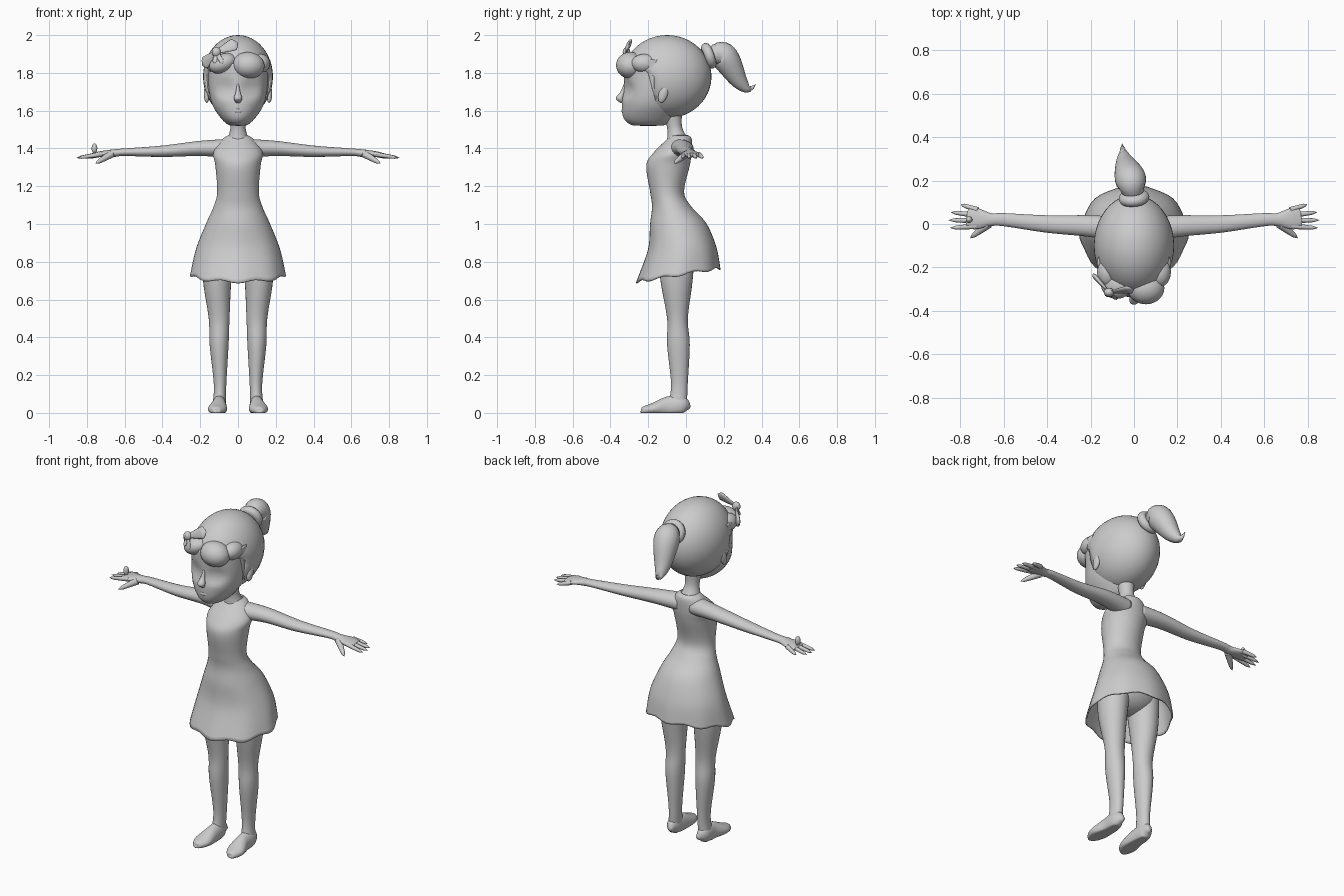
import bpy, bmesh
from math import sin, cos, pi, sqrt
from mathutils import Vector, Matrix

cube = bpy.data.objects.get("Cube")
if cube:
    bpy.data.objects.remove(cube, do_unlink=True)

GREY = (0.6, 0.6, 0.6, 1)
clay = bpy.data.materials.new("plain_grey")
clay.use_nodes = True
clay.diffuse_color = GREY
clay.node_tree.nodes["Principled BSDF"].inputs["Base Color"].default_value = GREY

ORIGIN = Vector()
FORWARD = Vector((0, 1, 0))
UPWARD = Vector((0, 0, 1))


def finish(name, bm, mirror=False):
    """Turn a bmesh into a smooth grey object, mirrored across x when asked."""
    bmesh.ops.recalc_face_normals(bm, faces=bm.faces)
    mesh = bpy.data.meshes.new(name)
    bm.to_mesh(mesh)
    bm.free()
    mesh.materials.append(clay)
    for poly in mesh.polygons:
        poly.use_smooth = True
    obj = bpy.data.objects.new(name, mesh)
    bpy.context.collection.objects.link(obj)
    if mirror:
        obj.modifiers.new("Mirror", 'MIRROR')
    return obj


def spline(rows, steps=6):
    """Catmull-Rom interpolation of rows of numbers."""
    out = []
    for i, (start, end) in enumerate(zip(rows, rows[1:])):
        before = rows[max(i - 1, 0)]
        after = rows[min(i + 2, len(rows) - 1)]
        slope_in, slope_out = (end - before) / 2, (after - start) / 2
        for step in range(steps):
            t = step / steps
            ease = t * t * (3 - 2 * t)
            out.append(start.lerp(end, ease) + slope_in * t * (1 - t) ** 2
                       - slope_out * t * t * (1 - t))
    return out + [rows[-1]]


def bridge(bm, rings, closed=False):
    """Join neighbouring rings of vertices with quads."""
    following = rings[1:] + rings[:1] if closed else rings[1:]
    for low, high in zip(rings, following):
        for k in range(len(low)):
            bm.faces.new((low[k - 1], low[k], high[k], high[k - 1]))


def tube(name, rows, ref=UPWARD, flat=None, sides=28, caps=True, mirror=False, shape=None):
    """Loft of ellipses: x, y, z, radius across and, if different, radius along ref."""
    rows = spline([Vector(r if len(r) > 4 else (*r, r[-1])) for r in rows])
    centres = [Vector(r[:3]) for r in rows]
    bm = bmesh.new()
    rings = []
    for i, (row, centre) in enumerate(zip(rows, centres)):
        along = flat or centres[min(i + 1, len(rows) - 1)] - centres[max(i - 1, 0)]
        across = along.cross(ref).normalized()
        up = across.cross(along).normalized()
        wide, tall = (max(r, 0.001) for r in row[3:])
        ring = []
        for k in range(sides):
            angle = 2 * pi * k / sides
            point = centre + across * cos(angle) * wide + up * sin(angle) * tall
            ring.append(bm.verts.new(shape(point, angle) if shape else point))
        rings.append(ring)
    bridge(bm, rings)
    if caps:
        bm.faces.new(rings[0])
        bm.faces.new(rings[-1])
    return finish(name, bm, mirror)


def stack(name, rows, **options):
    """Horizontal rings, each given as height, front y, back y and half width."""
    rings = [(0, (front + back) / 2, z, half, (back - front) / 2) for z, front, back, half in rows]
    return tube(name, rings, ref=FORWARD, flat=UPWARD, sides=48, **options)


def taper(name, start, end, base, tip, thin=1.0, **options):
    """Straight limb narrowing or widening to a rounded end."""
    start, end = Vector(start), Vector(end)
    rows = []
    for step in range(7):
        t = step / 6
        radius = (base + (tip - base) * t) * sqrt(1 - t ** 6)
        rows.append((*start.lerp(end, t), radius, radius * thin))
    return tube(name, rows, sides=16, **options)


def blob(name, loc, size, tilt=0.0, axis='Y', mirror=False, shape=None):
    """Ellipsoid, optionally tilted and reshaped."""
    bm = bmesh.new()
    bmesh.ops.create_uvsphere(bm, u_segments=40, v_segments=24, radius=1)
    place = Matrix.Translation(loc) @ Matrix.Rotation(tilt, 4, axis) @ Matrix.Diagonal((*size, 1))
    bmesh.ops.transform(bm, matrix=place, verts=bm.verts)
    if shape:
        for vert in bm.verts:
            vert.co = shape(vert.co)
    return finish(name, bm, mirror)


def hoop(name, loc, axis, radius, thick, count=32):
    """Closed ring about an axis."""
    turn = Vector(axis).to_track_quat('Z', 'Y')
    bm = bmesh.new()
    rings = []
    for i in range(count):
        spin = Matrix.Rotation(2 * pi * i / count, 3, 'Z')
        section = [2 * pi * k / 12 for k in range(12)]
        rings.append([bm.verts.new(Vector(loc) + turn @ (spin @ Vector(
            (radius + thick * cos(a), 0, thick * sin(a))))) for a in section])
    bridge(bm, rings, closed=True)
    return finish(name, bm)


# Dress: bodice and flared skirt with a wavy hem that dips at the front
def hem(point, angle):
    drop = max(0, 1 - point.z) / 0.28
    ripple = cos(8 * angle) * drop
    flare = 1 + 0.02 * ripple
    lift = drop * (0.17 * (point.y + 0.04) * drop - 0.008 * ripple)
    return Vector((point.x * flare, point.y * flare, point.z + lift))


dress = stack("dress", [
    (.73, -.26, .18, .25), (.87, -.2, .16, .22), (1, -.19, .11, .17), (1.09, -.18, .03, .13),
    (1.17, -.19, -.01, .11), (1.31, -.21, .02, .12), (1.38, -.17, .03, .13),
    (1.45, -.1, .03, .08), (1.47, -.09, .01, .05)], caps=False, shape=hem)
cloth = dress.modifiers.new("Cloth", 'SOLIDIFY')
cloth.thickness = 0.008

# Neck
stack("neck", [(1.44, -.1, .02, .06), (1.51, -.1, -.02, .04), (1.6, -.13, -.02, .05)])

# Arms with palms, then fingers fanned by rule, and thumbs
tube("arm", [(.05, -.03, 1.4, .06, .05), (.2, -.01, 1.4, .05, .04), (.4, 0, 1.385, .04, .03),
             (.6, .02, 1.38, .03, .02), (.66, .02, 1.375, .03, .02), (.73, .025, 1.37, .05, .015),
             (.77, .03, 1.365, .04, .01)], mirror=True)
for i, finger in enumerate(("little", "ring", "middle", "index")):
    reach = 0.855 - 0.014 * (i - 2) ** 2 / (1 + i / 4)
    taper(finger + "_finger", (.72, .065 - .025 * i, 1.37), (reach, .09 - .036 * i, 1.35),
          base=.013, tip=.009, mirror=True)
taper("thumb", (.67, 0, 1.37), (.755, -.065, 1.32), base=.02, tip=.01, mirror=True)
hoop("finger_ring", (-.76, .02, 1.367), (1, 0, 0), radius=.015, thick=.004)
blob("ring_stone", (-.76, .02, 1.4), (.015, .015, .027))

# Hips, legs and feet
blob("hips", (0, -.05, .88), (.18, .12, .12))
tube("leg", [(.1, -.05, .9, .09, .1), (.11, -.05, .7, .075, .085), (.1, -.045, .5, .055),
             (.1, -.04, .36, .05, .06), (.095, -.035, .15, .033, .044), (.1, -.045, .04, .035, .05)],
     ref=FORWARD, flat=UPWARD, mirror=True)


def on_floor(point, angle):
    return Vector((point.x, point.y, max(point.z, 0)))


tube("foot", [(.09, .02, .03, .01), (.1, -.02, .04, .035, .05), (.1, -.1, .03, .04, .055),
              (.11, -.18, .02, .05, .03), (.115, -.23, .01, .025, .02), (.115, -.24, .01, 0)],
     mirror=True, shape=on_floor)


# Face, with eye hollows pressed in beside the bridge of the nose
def sockets(point, angle):
    if point.y < -0.2:
        away = Vector((abs(point.x) - 0.065, point.z - 1.715)).length / 0.06
        point.y += 0.016 * max(0, 1 - away * away)
    return point


stack("face", [(1.52, -.24, -.16, .01), (1.525, -.29, -.11, .05), (1.56, -.33, -.07, .09),
               (1.63, -.34, -.03, .135), (1.72, -.33, -.01, .155), (1.85, -.33, 0, .16)], shape=sockets)
tube("nose", [(0, -.325, 1.74, .005), (0, -.335, 1.7, .012), (0, -.35, 1.665, .022), (0, -.335, 1.64, .01)],
     ref=FORWARD, flat=UPWARD)
blob("lips", (0, -.33, 1.6), (.026, .012, .013))
blob("ear", (.165, -.12, 1.69), (.016, .024, .05), tilt=-0.3, axis='X', mirror=True)


# Hair: cap cut away around the face, fringe lobes and side locks
def hairline(point):
    above = min(1, max(0, (point.z - 1.79) / 0.07))
    limit = -0.17 - 0.17 * above
    return Vector((point.x, max(point.y, limit), point.z))


blob("hair_cap", (0, -.1, 1.78), (.185, .235, .22), shape=hairline)
blob("large_fringe", (.055, -.295, 1.84), (.085, .075, .07), tilt=0.1)
blob("small_fringe", (-.08, -.28, 1.85), (.075, .065, .05), tilt=-0.4)
blob("side_fringe", (.12, -.22, 1.85), (.05, .07, .05), tilt=0.3, mirror=True)
taper("side_lock", (.15, -.18, 1.87), (.155, -.16, 1.66), base=.04, tip=.005, thin=0.5,
      ref=Vector((1, 0, 0)), mirror=True)

# Ponytail and its band
hoop("hair_band", (0, .12, 1.89), (-.1, 1, .35), radius=.045, thick=.026)
tube("ponytail", [(0, .1, 1.88, .03), (-.01, .18, 1.9, .065), (-.02, .22, 1.86, .07), (-.04, .28, 1.76, .045),
                  (-.05, .33, 1.715, .02), (-.055, .37, 1.74, 0)], ref=Vector((0, 1, .3)))

# Bow: two flared loops, two short tails and a knot
KNOT = (-.115, -.315, 1.91)
for part, end, width in (("upper_loop", (0, -.3, 1.96), .045), ("lower_loop", (-.19, -.23, 1.84), .045),
                         ("upper_tail", (-.08, -.35, 1.85), .014), ("lower_tail", (-.125, -.335, 1.85), .014)):
    taper("bow_" + part, KNOT, end, base=.01, tip=width, thin=0.35, ref=Vector((-.25, -1, .35)))
blob("bow_knot", KNOT, (.024, .02, .026))
